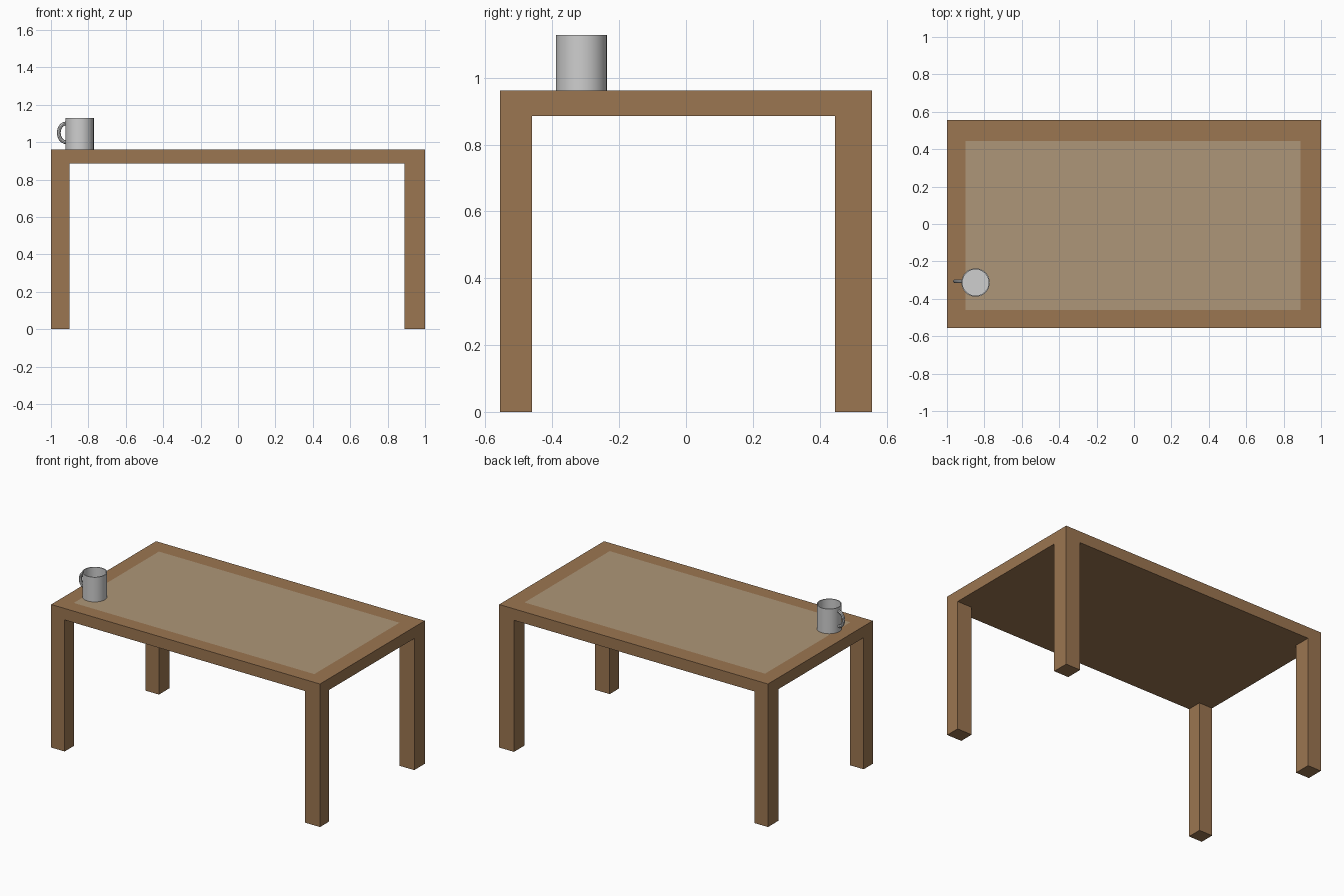
import bpy, bmesh
from math import sin, cos, pi, radians
from mathutils import Matrix, Vector

cube = bpy.data.objects.get("Cube")
if cube:
    bpy.data.objects.remove(cube, do_unlink=True)


def material(name, rgb):
    mat = bpy.data.materials.new(name)
    mat.use_nodes = True
    color = (*rgb, 1)
    mat.diffuse_color = color
    mat.node_tree.nodes["Principled BSDF"].inputs["Base Color"].default_value = color
    return mat


def add_object(name, data, mats):
    obj = bpy.data.objects.new(name, data)
    bpy.context.collection.objects.link(obj)
    for mat in mats:
        data.materials.append(mat)
    return obj


def mesh_from(bm, name):
    bmesh.ops.recalc_face_normals(bm, faces=bm.faces[:])
    mesh = bpy.data.meshes.new(name)
    bm.to_mesh(mesh)
    bm.free()
    return mesh


def smooth(obj):
    bpy.ops.object.select_all(action="DESELECT")
    obj.select_set(True)
    bpy.context.view_layer.objects.active = obj
    if obj.type == "CURVE":
        bpy.ops.object.convert(target="MESH")
    bpy.ops.object.shade_smooth_by_angle(angle=radians(40))


wood = material("brown wood", (0.33, 0.18, 0.082))
inlay = material("pale inlay", (0.42, 0.305, 0.188))
grey = material("light grey", (0.62, 0.62, 0.62))

# Table: a slab cut along the leg lines, with legs extruded from its corners
HALF_Y, TOP, UNDER = 0.557, 0.962, 0.885
X0, X1, Y0, Y1 = -0.9, 0.89, -0.46, 0.445
bm = bmesh.new()
bmesh.ops.create_cube(bm, size=1, matrix=Matrix.Translation((0, 0, (TOP + UNDER) / 2))
                      @ Matrix.Diagonal((2, 2 * HALF_Y, TOP - UNDER, 1)))
for point, normal in [((X0, 0, 0), (1, 0, 0)), ((X1, 0, 0), (1, 0, 0)),
                      ((0, Y0, 0), (0, 1, 0)), ((0, Y1, 0), (0, 1, 0))]:
    bmesh.ops.bisect_plane(bm, geom=bm.verts[:] + bm.edges[:] + bm.faces[:],
                           plane_co=point, plane_no=normal)
bm.normal_update()
corners = []
for face in bm.faces:
    c = face.calc_center_median()
    in_x, in_y = X0 < c.x < X1, Y0 < c.y < Y1
    if face.normal.z > 0.5 and in_x and in_y:
        face.material_index = 1
    if face.normal.z < -0.5 and not in_x and not in_y:
        corners.append(face)
legs = bmesh.ops.extrude_discrete_faces(bm, faces=corners)["faces"]
for face in legs:
    bmesh.ops.translate(bm, verts=face.verts[:], vec=(0, 0, -UNDER))
add_object("table", mesh_from(bm, "table"), [wood, inlay])

# Mug body: a thin-walled profile turned about its axis
MUG = Vector((-0.847, -0.313, TOP))
RADIUS, HEIGHT, WALL = 0.076, 0.166, 0.006
profile = [(0, 0), (RADIUS, 0), (RADIUS, HEIGHT), (RADIUS - WALL, HEIGHT),
           (RADIUS - WALL, WALL), (0, WALL)]
bm = bmesh.new()
verts = [bm.verts.new((r, 0, z)) for r, z in profile]
edges = [bm.edges.new(pair) for pair in zip(verts, verts[1:])]
bmesh.ops.spin(bm, geom=verts + edges, cent=(0, 0, 0), axis=(0, 0, 1),
               angle=2 * pi, steps=32)
bmesh.ops.remove_doubles(bm, verts=bm.verts[:], dist=0.0005)
mug = add_object("mug_body", mesh_from(bm, "mug_body"), [grey])
mug.location = MUG
smooth(mug)

# Mug handle: a round tube along half an ellipse
curve = bpy.data.curves.new("mug_handle", "CURVE")
curve.dimensions = "3D"
curve.bevel_depth = 0.01
curve.bevel_resolution = 2
spline = curve.splines.new("POLY")
STEPS = 14
spline.points.add(STEPS)
for i, point in enumerate(spline.points):
    a = pi * i / STEPS
    point.co = (-RADIUS + 0.003 - 0.038 * sin(a), 0.007, 0.088 + 0.05 * cos(a), 1)
handle = add_object("mug_handle", curve, [grey])
handle.location = MUG
smooth(handle)
